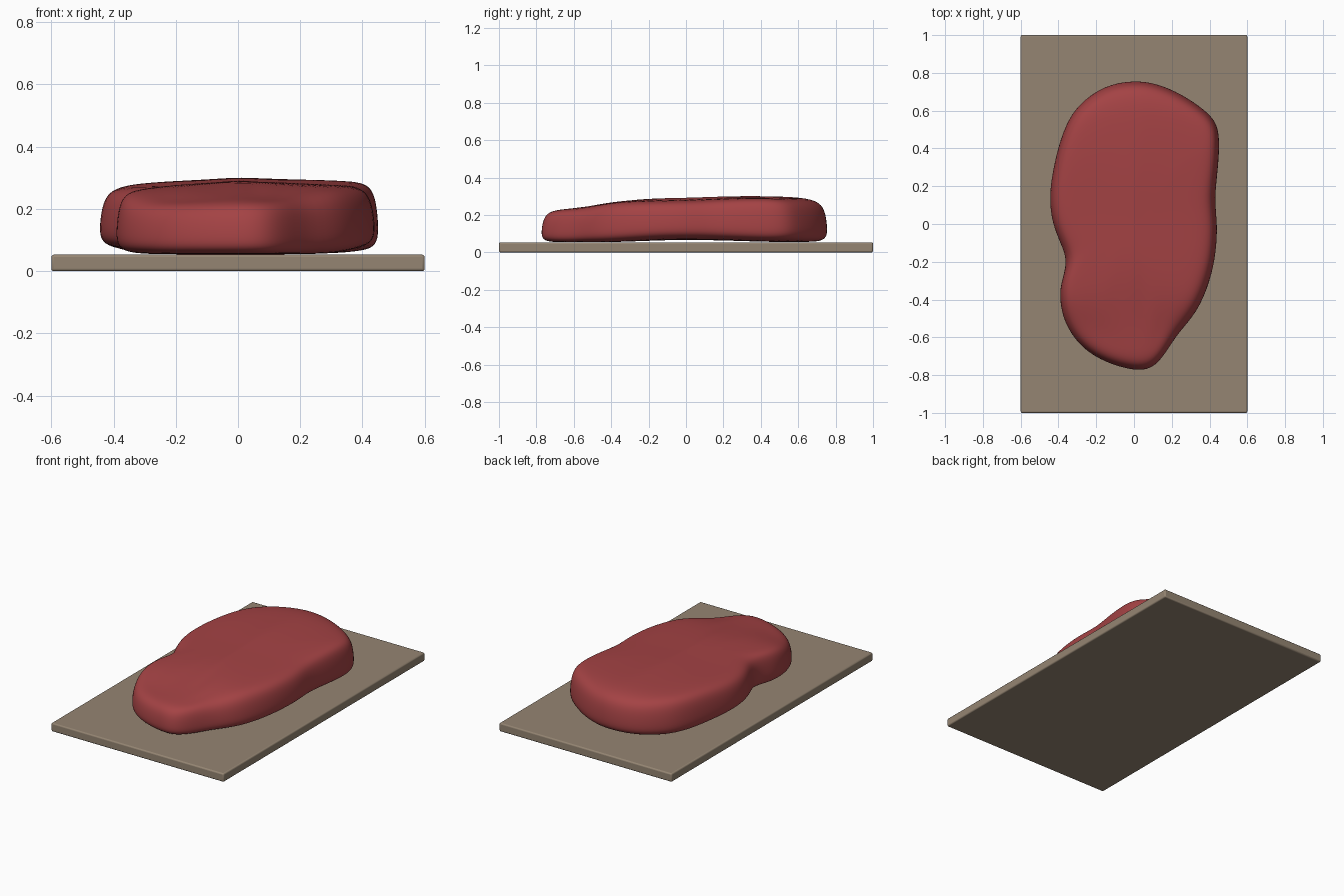
import bpy, bmesh

if "Cube" in bpy.data.objects:
    bpy.data.objects.remove(bpy.data.objects["Cube"])

def material(name, rgb):
    m = bpy.data.materials.new(name)
    m.diffuse_color = (*rgb, 1)
    m.use_nodes = True
    m.node_tree.nodes["Principled BSDF"].inputs["Base Color"].default_value = m.diffuse_color
    return m

def lerp_table(table, v):
    if v <= table[0][0]:
        return table[0][1]
    for (a, za), (b, zb) in zip(table, table[1:]):
        if v <= b:
            return za + (zb - za) * (v - a) / (b - a)
    return table[-1][1]

# Board: thin slab with softened edges
bpy.ops.mesh.primitive_cube_add(size=1, location=(0, 0, 0.0265))
board = bpy.context.object
board.name = "board"
board.scale = (1.2, 2.0, 0.053)
bpy.ops.object.transform_apply(location=False, rotation=False, scale=True)
bev = board.modifiers.new("soft_edges", 'BEVEL')
bev.width = 0.008
bev.segments = 3
bpy.ops.object.shade_smooth_by_angle()
board.data.materials.append(material("board_brown", (0.30, 0.235, 0.17)))

# Meat outline seen from above
outline = [(0.443, 0.0), (0.425, 0.13), (0.445, 0.29), (0.455, 0.45), (0.437, 0.54),
           (0.375, 0.605), (0.25, 0.69), (0.12, 0.745), (0, 0.762), (-0.16, 0.735),
           (-0.30, 0.63), (-0.365, 0.52), (-0.41, 0.38), (-0.45, 0.18), (-0.44, 0.03),
           (-0.40, -0.08), (-0.358, -0.17), (-0.365, -0.25), (-0.395, -0.34),
           (-0.388, -0.45), (-0.355, -0.55), (-0.275, -0.66), (-0.15, -0.735),
           (0, -0.778), (0.095, -0.77), (0.165, -0.69), (0.23, -0.58),
           (0.335, -0.47), (0.405, -0.3), (0.435, -0.15)]
top_heights = [(-0.77, 0.222), (-0.68, 0.232), (-0.55, 0.237), (-0.42, 0.278),
               (-0.2, 0.288), (0.05, 0.293), (0.35, 0.305), (0.6, 0.298), (0.76, 0.27)]
bottom_heights = [(-0.77, 0.054), (-0.4, 0.054), (-0.1, 0.066), (0.15, 0.066),
                  (0.45, 0.055), (0.76, 0.056)]

def top_z(x, y):
    return lerp_table(top_heights, y) - (0.065 * -x if x < 0 else 0.04 * x)

def bottom_z(x, y):
    return lerp_table(bottom_heights, y) + 0.09 * max(0, abs(x) - 0.3)

# Edge section: inset from the outline, fraction of the thickness
section = [(0.20, 0.0), (0.08, 0.0), (0.025, 0.03), (0.0, 0.15), (0.0, 0.4),
           (0.008, 0.68), (0.025, 0.88), (0.06, 0.98), (0.13, 1.0), (0.25, 1.0)]

bm = bmesh.new()
rings = []
for inset, t in section:
    ring = []
    for x, y in outline:
        k = 1 - inset / (x * x + y * y) ** 0.5
        px, py = x * k, y * k
        lo, hi = bottom_z(px, py), top_z(px, py)
        ring.append(bm.verts.new((px, py, lo + (hi - lo) * t)))
    rings.append(ring)

n = len(outline)

def bridge(a, b):
    for i in range(n):
        j = (i + 1) % n
        bm.faces.new((a[i], a[j], b[j], b[i]))

for a, b in zip(rings, rings[1:]):
    bridge(a, b)

# Close the top and bottom with shrinking rings and a centre fan
for ring, height, top in ((rings[-1], top_z, True), (rings[0], bottom_z, False)):
    for f in (0.55, 0.2):
        inner = []
        for v in (rings[-1] if top else rings[0]):
            px, py = v.co.x * f, v.co.y * f
            inner.append(bm.verts.new((px, py, height(px, py))))
        bridge(ring, inner)
        ring = inner
    centre = bm.verts.new((0, 0, height(0, 0)))
    for i in range(n):
        bm.faces.new((ring[i], ring[(i + 1) % n], centre))
bmesh.ops.recalc_face_normals(bm, faces=bm.faces)

mesh = bpy.data.meshes.new("meat")
bm.to_mesh(mesh)
bm.free()
for p in mesh.polygons:
    p.use_smooth = True
meat = bpy.data.objects.new("meat", mesh)
bpy.context.collection.objects.link(meat)
sub = meat.modifiers.new("smooth", 'SUBSURF')
sub.levels = sub.render_levels = 2
mesh.materials.append(material("meat_red", (0.37, 0.055, 0.058)))
